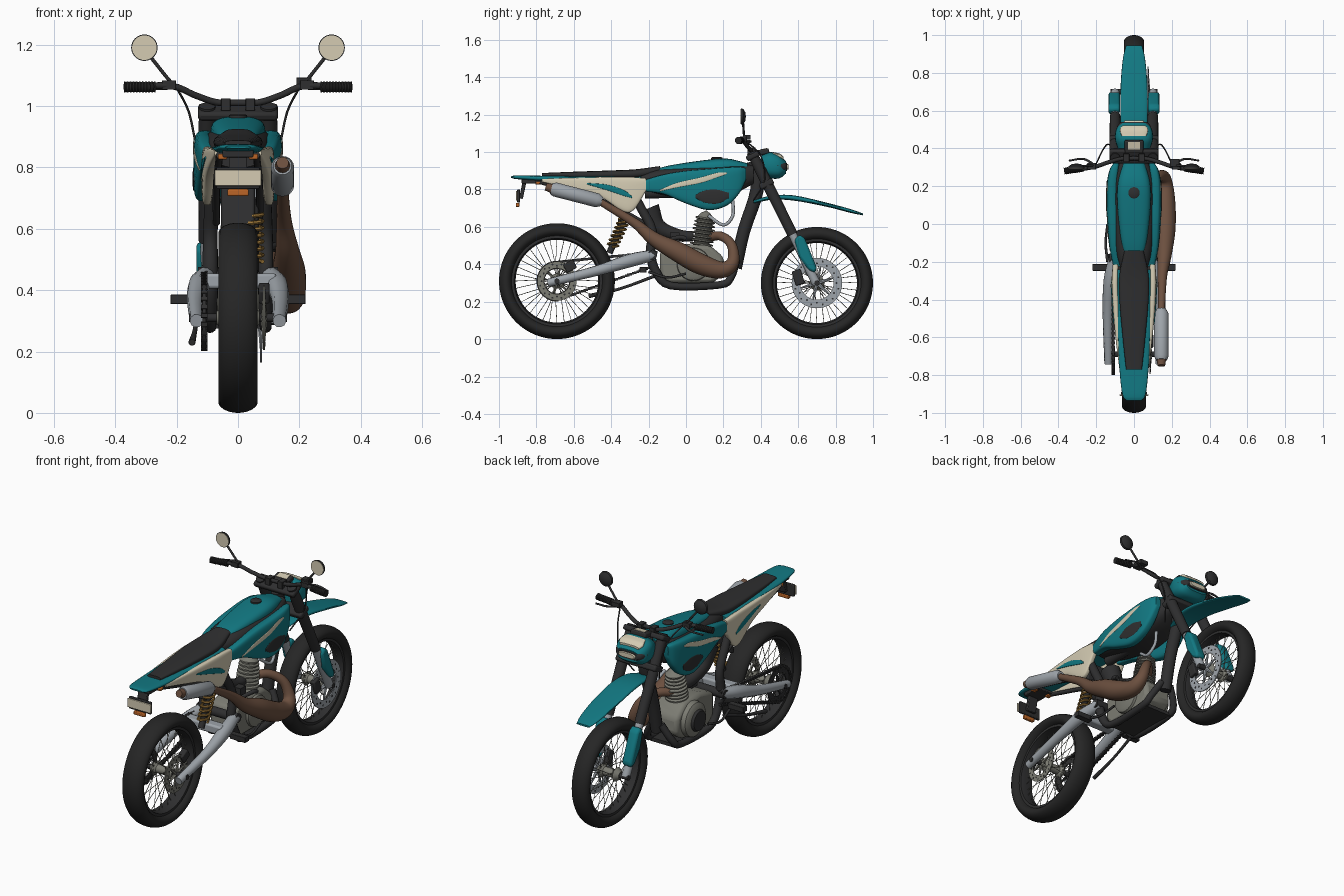
import bpy, bmesh, math
from mathutils import Vector, Matrix

old = bpy.data.objects.get("Cube")
if old:
    bpy.data.objects.remove(old)

def material(name, r, g, b):
    m = bpy.data.materials.new(name)
    m.use_nodes = True
    m.diffuse_color = (r, g, b, 1)
    m.node_tree.nodes["Principled BSDF"].inputs["Base Color"].default_value = (r, g, b, 1)
    return m

TEAL = material("teal paint", .006, .19, .225)
CREAM = material("cream plastic", .66, .6, .45)
BLACK = material("black plastic", .028, .028, .029)
RUBBER = material("rubber", .019, .019, .019)
SILVER = material("silver metal", .34, .37, .4)
GREY = material("cast grey metal", .2, .2, .17)
BROWN = material("bronze exhaust", .15, .08, .05)
ORANGE = material("amber lens", .5, .13, .02)
GOLD = material("gold spring", .33, .18, .04)

def done(bm, name, mat, bevel=0):
    """Turn a bmesh into a finished, shaded object."""
    bmesh.ops.remove_doubles(bm, verts=bm.verts, dist=.00005)
    bmesh.ops.recalc_face_normals(bm, faces=bm.faces)
    me = bpy.data.meshes.new(name)
    bm.to_mesh(me)
    bm.free()
    ob = bpy.data.objects.new(name, me)
    bpy.context.collection.objects.link(ob)
    me.materials.append(mat)
    bpy.ops.object.select_all(action='DESELECT')
    ob.select_set(True)
    bpy.context.view_layer.objects.active = ob
    bpy.ops.object.shade_smooth_by_angle(angle=math.radians(40))
    if bevel:
        mod = ob.modifiers.new("rounded edges", 'BEVEL')
        mod.width, mod.segments = bevel, 2
    return ob

def smooth(pts, n):
    """Catmull-Rom resampling of tuples of any length."""
    p = [Vector(q) for q in pts]
    p = [p[0] * 2 - p[1]] + p + [p[-1] * 2 - p[-2]]
    out = []
    for a, b, c, d in zip(p, p[1:], p[2:], p[3:]):
        for k in range(n):
            t = k / n
            out.append(b + (c - a) * t / 2 + (a * 2 - b * 5 + c * 4 - d) * t * t / 2
                       + (b * 3 - a - c * 3 + d) * t ** 3 / 2)
    return out + [p[-2]]

def skin(bm, rings, round_ring=True, round_path=False, cap=True):
    rows = [[bm.verts.new(v) for v in ring] for ring in rings]
    pairs = list(zip(rows, rows[1:])) + ([(rows[-1], rows[0])] if round_path else [])
    for a, b in pairs:
        n = len(a)
        for j in range(n if round_ring else n - 1):
            k = (j + 1) % n
            bm.faces.new((a[j], a[k], b[k], b[j]))
    if cap and not round_path:
        bm.faces.new(rows[0])
        bm.faces.new(rows[-1])

def tube(bm, pts, n=4, sides=10):
    """Sweep a circle along (x, y, z, radius) points."""
    path = smooth(pts, n)
    pos = [Vector(q[:3]) for q in path]
    side, rings = Vector((.31, .2, .93)), []
    for i, q in enumerate(path):
        t = (pos[min(i + 1, len(pos) - 1)] - pos[max(i - 1, 0)]).normalized()
        side = (side - t * side.dot(t)).normalized()
        up = t.cross(side)
        turn = [2 * math.pi * k / sides for k in range(sides)]
        rings.append([pos[i] + (side * math.cos(a) + up * math.sin(a)) * q[3] for a in turn])
    skin(bm, rings)

def loft(bm, sections, power=3, n=5, sides=28):
    """Superellipse sections along y: (y, z low, z high, x centre, half width)."""
    rings = []
    for y, lo, hi, xc, hw in smooth(sections, n):
        ring = []
        for k in range(sides):
            c, s = math.cos(2 * math.pi * k / sides), math.sin(2 * math.pi * k / sides)
            f = lambda v: math.copysign(abs(v) ** (2 / power), v)
            ring.append((xc + hw * f(c), y, (lo + hi) / 2 + (hi - lo) / 2 * f(s)))
        rings.append(ring)
    skin(bm, rings)

def lathe(bm, profile, centre, axis=(1, 0, 0), closed=False, seg=40):
    """Spin (height, radius) points around an axis."""
    rot = Vector((0, 0, 1)).rotation_difference(Vector(axis)).to_matrix()
    rings = []
    for k in range(seg):
        a = 2 * math.pi * k / seg
        rings.append([Vector(centre) + rot @ Vector((r * math.cos(a), r * math.sin(a), h)) for h, r in profile])
    skin(bm, rings, closed, True)

def disc(bm, x0, x1, r, y, z, hole=0):
    lathe(bm, [(x0, hole), (x0, r), (x1, r), (x1, hole)], (0, y, z), closed=hole > 0)

def box(bm, x, y, z, sx, sy, sz, tilt=0):
    m = Matrix.Translation((x, y, z)) @ Matrix.Rotation(tilt, 4, 'X') @ Matrix.Diagonal((sx, sy, sz, 1))
    bmesh.ops.create_cube(bm, size=1, matrix=m)

def plate(bm, outline, x0, x1):
    skin(bm, [[(x, y, z) for y, z in outline] for x in (x0, x1)])

def single(name, mat, builder, *args, bevel=0, **kw):
    bm = bmesh.new()
    builder(bm, *args, **kw)
    return done(bm, name, mat, bevel)

def both(name, mat, builder, pts, bevel=0, xi=0, **kw):
    """Build a part and its mirror image; xi is the index of x in each point."""
    bm = bmesh.new()
    for s in (1, -1):
        builder(bm, [tuple(v * s if i == xi else v for i, v in enumerate(p)) for p in pts], **kw)
    return done(bm, name, mat, bevel)

# Wheels: treaded tyre, rim, spokes, hub
def wheel(name, y, z, R, ri, hw):
    bm = bmesh.new()
    rc, h, count = (R + ri) / 2, (R - ri) / 2, 20
    prof = []
    for k in range(count):
        a = 2 * math.pi * (k + .5) / count
        prof.append((hw * math.cos(a), rc + h * math.sin(a)))
    lathe(bm, prof, (0, y, z), closed=True, seg=108)
    tread = []
    for f in bm.faces:
        c = f.calc_center_median()
        ang = (math.atan2(c.z - z, c.y - y) / (2 * math.pi) + .5) * 36
        far = math.hypot(c.z - z, c.y - y)
        if far > rc + h * .3 and (ang + abs(c.x) / hw) % 1 < .34 and abs(c.x) > hw * .1:
            tread.append(f)
    bmesh.ops.inset_individual(bm, faces=tread, thickness=.0012, depth=-.004)
    done(bm, name + "_tyre", RUBBER)
    rim = [(-hw * .6, ri + .012), (-hw * .6, ri - .006), (0, ri - .014), (hw * .6, ri - .006), (hw * .6, ri + .012)]
    single(name + "_rim", BLACK, lathe, rim, (0, y, z), closed=True, seg=64)
    bm = bmesh.new()
    for k in range(36):
        a, s = 2 * math.pi * k / 36, (-1) ** k
        b = a + .35 * (-1) ** (k // 2)
        tube(bm, [(s * .04, y + .03 * math.cos(b), z + .03 * math.sin(b), .0018),
                  (0, y + ri * math.cos(a), z + ri * math.sin(a), .0018)], n=1, sides=4)
    done(bm, name + "_spokes", GREY)
    hub = [(-.07, 0), (-.07, .02), (-.045, .04), (-.03, .024), (.03, .024), (.045, .04), (.07, .02), (.07, 0)]
    single(name + "_hub", GREY, lathe, hub, (0, y, z))

REAR, FRONT = (-.69, .31), (.7, .3)
wheel("rear_wheel", *REAR, .31, .235, .065)
wheel("front_wheel", *FRONT, .3, .228, .054)

# Brake discs with carrier arms, and the rear sprocket
def rotor(name, mat, x, y, z, r):
    bm = bmesh.new()
    disc(bm, x - .003, x + .003, r, y, z, hole=r * .66)
    for k in range(6):
        a = math.pi * k / 3
        tube(bm, [(x, y, z, .012), (x, y + r * .7 * math.cos(a + .3), z + r * .7 * math.sin(a + .3), .004)], n=1, sides=6)
    done(bm, name, mat)
    bm = bmesh.new()
    for k in range(24):
        a = math.pi * k / 12
        q = r * (.78 + .1 * (k % 2))
        disc(bm, x - .004, x + .004, .005, y + q * math.cos(a), z + q * math.sin(a))
    done(bm, name + "_holes", BLACK)

rotor("front_brake_disc", SILVER, .075, *FRONT, .135)
rotor("rear_brake_disc", GREY, .085, *REAR, .105)
rotor("rear_sprocket", BLACK, -.11, *REAR, .1)
bm = bmesh.new()
box(bm, .085, -.62, .39, .035, .06, .05, .5)
box(bm, .08, .6, .33, .03, .05, .08, .3)
done(bm, "brake_calipers", BLACK, .006)
bm = bmesh.new()
ys, zs = -.16, .43
for y0, z0, y1, z1 in ((-.69, .412, ys, zs + .035), (-.69, .208, ys, zs - .035)):
    for k in range(44):
        t = k / 43
        box(bm, -.11, y0 + (y1 - y0) * t, z0 + (z1 - z0) * t, .012 + .008 * (k % 2), .013, .014)
for k in range(24):
    a = math.pi * (.5 + k / 23)
    box(bm, -.11, REAR[0] + .102 * math.cos(a), REAR[1] + .102 * math.sin(a), .012 + .008 * (k % 2), .014, .014, a)
done(bm, "chain", BLACK)

# Swingarm, axles and rear shock
both("swingarm", SILVER, tube, [(.1, -.17, .45, .03), (.125, -.3, .42, .036), (.138, -.48, .365, .028), (.135, -.74, .3, .022)])
bm = bmesh.new()
disc(bm, -.16, .16, .014, *REAR)
disc(bm, -.125, .125, .014, *FRONT)
disc(bm, -.13, .13, .025, -.18, .45)
done(bm, "axles", BLACK)
single("swingarm_bridge", SILVER, box, 0, -.31, .43, .25, .06, .05, bevel=.01)
lo, hi = Vector((.05, -.41, .46)), Vector((.05, -.31, .68))
single("shock_body", BLACK, tube, [(*lo, .018), (*hi, .018)], n=1)
coil = []
for k in range(57):
    a, p = math.pi * k / 4, lo.lerp(hi, .15 + .7 * k / 56)
    coil.append((p.x + .03 * math.cos(a), p.y + .03 * math.sin(a), p.z, .007))
single("shock_spring", GOLD, tube, coil, n=1, sides=6)

# Frame
bm = bmesh.new()
tube(bm, [(0, .36, .95, .035), (0, .38, .8, .036), (0, .31, .58, .034), (0, .265, .38, .034)])
tube(bm, [(0, .37, .88, .035), (0, .1, .8, .035), (0, -.22, .78, .03)])
for s in (1, -1):
    tube(bm, [(s * .03, .27, .42, .02), (s * .08, .24, .33, .02), (s * .09, .18, .29, .02),
              (s * .09, -.08, .285, .02), (s * .09, -.16, .36, .024), (s * .09, -.19, .46, .026),
              (s * .09, -.18, .58, .024), (s * .085, -.24, .7, .024), (s * .08, -.3, .82, .02)])
    tube(bm, [(s * .07, -.22, .62, .012), (s * .07, -.45, .74, .012), (s * .06, -.78, .84, .012)])
box(bm, 0, .06, .285, .17, .3, .02)
done(bm, "frame", BLACK)

# Engine
case = [(-.14, .34), (-.1, .3), (.14, .3), (.21, .35), (.2, .44), (.13, .5), (-.02, .51), (-.14, .47)]
single("crankcase", GREY, plate, case, -.085, .085, bevel=.02)
bm = bmesh.new()
cover = [(0, 0), (0, .1), (.03, .095), (.045, .075), (.045, 0)]
lathe(bm, cover, (-.08, .07, .395), (-1, 0, 0))
lathe(bm, [(h * .6, r * .9) for h, r in cover], (.08, .04, .4))
done(bm, "engine_covers", GREY)
single("clutch_cover", BLACK, lathe, [(0, .062), (.015, .055), (.015, 0)], (-.124, .07, .395), (-1, 0, 0))
fins = [(0, 0)]
for k in range(9):
    r = .062 - .0025 * max(k - 4, 0)
    fins += [(k * .02, .042), (k * .02 + .004, r), (k * .02 + .011, r), (k * .02 + .015, .042)]
single("finned_cylinder", GREY, lathe, fins + [(.195, .025), (.21, 0)], (0, .08, .48), Vector((0, .14, 1)).normalized())
bm = bmesh.new()
tube(bm, [(0, .04, .55, .028), (0, -.04, .555, .034), (0, -.15, .6, .045), (0, -.2, .7, .06)])
box(bm, .03, -.06, .54, .09, .05, .06)
tube(bm, [(.09, -.1, .53, .01), (.12, -.03, .545, .012), (.12, .0, .535, .012)])
done(bm, "carburettor", BLACK)
single("coolant_hose", SILVER, tube, [(.05, .12, .66, .009), (.07, .2, .61, .009), (.06, .25, .66, .009), (.05, .25, .74, .009)])

# Exhaust
single("expansion_chamber", BROWN, tube, [
    (0, .12, .545, .024), (.06, .19, .55, .024), (.12, .245, .5, .026), (.155, .25, .41, .034), (.165, .19, .37, .045),
    (.165, .08, .4, .056), (.165, -.04, .465, .054), (.16, -.17, .535, .038), (.15, -.28, .625, .025), (.145, -.46, .735, .018)],
    n=6, sides=20)
single("muffler", SILVER, tube, [(.145, -.45, .735, .025), (.145, -.475, .742, .038), (.145, -.7, .8, .038), (.145, -.72, .805, .03)], n=1, sides=20)
single("muffler_tip", BROWN, tube, [(.145, -.71, .803, .026), (.145, -.75, .815, .02)], n=1, sides=16)

# Foot pegs and levers
bm = bmesh.new()
for s in (1, -1):
    box(bm, s * .17, -.23, .37, .1, .035, .03)
    tube(bm, [(s * .14, -.2, .36, .008), (s * .15, -.1, .33, .007), (s * .14, 0, .35, .007)])
tube(bm, [(-.13, -.16, .34, .009), (-.14, -.35, .27, .008), (-.15, -.52, .23, .012)])
done(bm, "foot_pegs", BLACK, .004)

# Tank, its side shrouds and painted streaks
single("tank_trim", BLACK, loft, [(-.24, .8, .89, 0, .07), (-.12, .77, .912, 0, .1), (.08, .74, .93, 0, .115), (.24, .77, .935, 0, .11), (.36, .83, .93, 0, .06)])
single("tank_top", TEAL, loft, [(-.18, .87, .905, 0, .045), (-.08, .86, .93, 0, .07), (.1, .86, .957, 0, .088), (.22, .86, .965, 0, .085), (.33, .87, .94, 0, .055)])
single("fuel_cap", BLACK, lathe, [(0, .03), (.014, .03), (.018, .024), (.018, 0)], (0, .165, .955), (0, 0, 1))
both("tank_shroud", TEAL, loft, [(-.225, .79, .85, .085, .025), (-.12, .775, .88, .1, .03), (0, .725, .9, .108, .032), (.12, .69, .91, .113, .032), (.22, .715, .918, .113, .03), (.285, .78, .92, .105, .025), (.32, .85, .915, .095, .015)], xi=3, power=4)
both("tank_streak", CREAM, loft, [(-.14, .79, .798, .125, .004), (-.05, .81, .835, .135, .004), (.08, .835, .865, .142, .004), (.17, .865, .89, .142, .004), (.22, .883, .89, .14, .003)], xi=3)
both("shroud_vent", BLACK, loft, [(.05, .755, .77, .142, .004), (.1, .73, .795, .144, .004), (.17, .725, .8, .144, .004), (.23, .755, .785, .14, .004)], xi=3, power=2)

# Seat, tail and side panels
single("seat", BLACK, loft, [(-.77, .868, .888, 0, .042), (-.6, .86, .895, 0, .06), (-.4, .86, .902, 0, .077), (-.27, .86, .908, 0, .077), (-.14, .88, .925, 0, .05)])
single("tail_fender", TEAL, loft, [(-.935, .862, .87, 0, .04), (-.9, .855, .876, 0, .062), (-.75, .845, .873, 0, .078), (-.5, .845, .872, 0, .088), (-.24, .84, .87, 0, .09)])
both("side_panel", CREAM, loft, [(-.77, .84, .858, .065, .012), (-.62, .805, .862, .08, .016), (-.46, .76, .866, .093, .018), (-.34, .685, .868, .1, .018), (-.28, .69, .866, .1, .018), (-.215, .79, .86, .098, .015)], xi=3, power=4)
both("side_panel_streak", TEAL, loft, [(-.53, .828, .835, .105, .004), (-.42, .795, .825, .114, .004), (-.33, .765, .795, .118, .004), (-.29, .755, .765, .118, .003)], xi=3)
single("inner_mudguard", BLACK, box, 0, -.34, .7, .11, .02, .2, -.2, bevel=.008)
bm = bmesh.new()
box(bm, 0, -.87, .81, .06, .02, .12, -.2)
box(bm, 0, -.895, .765, .14, .015, .07)
box(bm, 0, -.82, .845, .1, .12, .025)
done(bm, "plate_bracket", BLACK, .004)
single("number_plate", CREAM, box, 0, -.906, .766, .152, .008, .052, bevel=.003)
bm = bmesh.new()
box(bm, 0, -.9, .718, .07, .02, .022)
for s in (1, -1):
    box(bm, s * .05, -.79, .835, .03, .03, .018)
done(bm, "amber_lights", ORANGE, .004)

# Front fork, guards and fender
both("fork_upper", BLACK, tube, [(.1, .35, 1, .026), (.1, .4, .9, .03), (.1, .57, .56, .028)], n=1, sides=18)
both("fork_lower", SILVER, tube, [(.1, .55, .6, .022), (.1, .695, .3, .024)], n=1, sides=18)
bm = bmesh.new()
guard = [(.58, .53), (.605, .56), (.635, .54), (.7, .38), (.69, .355), (.655, .37), (.605, .44)]
for s in (1, -1):
    plate(bm, guard, s * .075, s * .135)
done(bm, "fork_guards", TEAL, .012)
bm = bmesh.new()
box(bm, 0, .36, .98, .26, .08, .03, .46)
box(bm, 0, .43, .83, .26, .08, .035, .46)
done(bm, "fork_crowns", BLACK, .01)
single("front_fender", TEAL, loft, [(.36, .725, .742, 0, .045), (.46, .745, .768, 0, .065), (.58, .74, .768, 0, .072), (.75, .708, .73, 0, .07), (.88, .675, .695, 0, .058), (.945, .662, .672, 0, .042)])

# Headlight cowl
single("headlight_cowl", TEAL, loft, [(.4, .88, .98, 0, .085), (.45, .86, 1, 0, .1), (.5, .86, .985, 0, .095), (.535, .885, .95, 0, .07)])
single("headlight_mask", BLACK, loft, [(.49, .9, .955, 0, .098), (.525, .895, .95, 0, .084), (.54, .9, .94, 0, .068)])
single("headlight_lens", CREAM, loft, [(.53, .902, .94, 0, .06), (.547, .908, .934, 0, .05)])
single("cowl_panel", CREAM, loft, [(.465, .985, 1, 0, .065), (.5, .965, .992, 0, .075), (.522, .955, .975, 0, .06)])
single("instrument", BLACK, box, 0, .41, 1, .1, .07, .03, .2, bevel=.008)
single("instrument_screen", CREAM, box, 0, .415, 1.015, .065, .04, .006, .2)

# Handlebar, grips, levers and cables
bar = [(.36, .28, 1.06), (.22, .3, 1.066), (.14, .325, 1.035), (.07, .345, 1.012), (0, .348, 1.01)]
both("handlebar", BLACK, tube, [(*p, .011) for p in bar])
grip = [(.27 + k * .005, .294 - k * .0007, 1.062, .019 - .003 * (k % 2)) for k in range(21)]
both("grips", RUBBER, tube, grip, n=1, sides=14)
bm = bmesh.new()
for s in (1, -1):
    box(bm, s * .225, .305, 1.068, .045, .035, .03)
    box(bm, s * .04, .35, 1.005, .03, .045, .04)
    tube(bm, [(s * .22, .32, 1.06, .007), (s * .27, .345, 1.057, .006), (s * .345, .335, 1.05, .005)])
    tube(bm, [(s * .2, .32, 1.06, .004), (s * .16, .4, .98, .004), (s * .13, .42, .85, .004), (s * .08, .36, .74, .004)])
box(bm, .215, .325, 1.08, .05, .04, .025)
done(bm, "levers_and_cables", BLACK, .003)

# Mirrors
both("mirror_stems", BLACK, tube, [(.2, .31, 1.06, .007), (.225, .31, 1.085, .006), (.285, .305, 1.16, .006)])
shell, glass = bmesh.new(), bmesh.new()
for s in (1, -1):
    lathe(shell, [(-.006, 0), (-.006, .043), (.006, .041), (.018, .022), (.02, 0)], (s * .305, .3, 1.19), (0, 1, 0))
    lathe(glass, [(-.009, 0), (-.009, .04), (-.004, .04)], (s * .305, .3, 1.19), (0, 1, 0))
done(shell, "mirror_shells", BLACK)
done(glass, "mirror_glass", CREAM)
